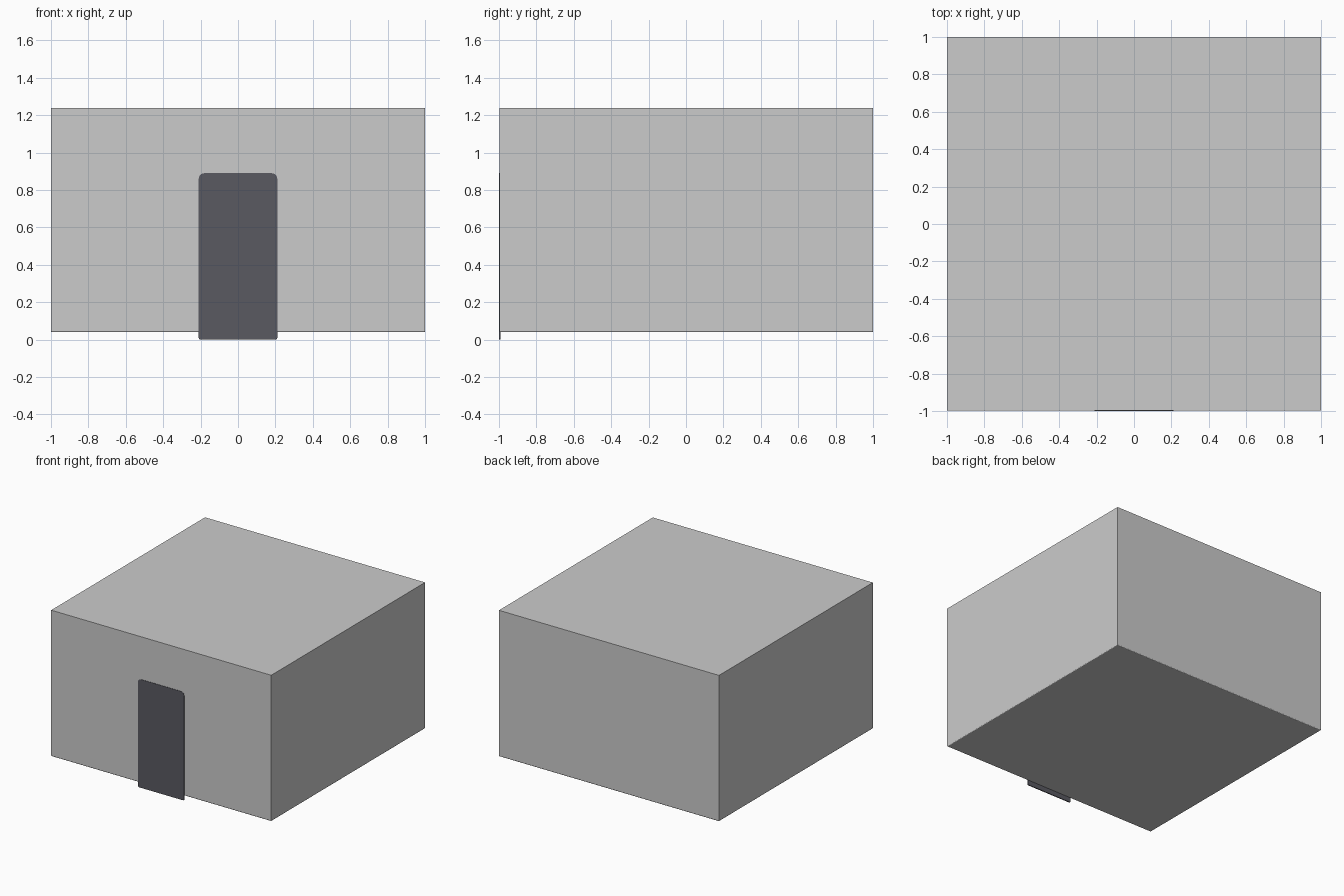
import bpy, bmesh, math

if "Cube" in bpy.data.objects:
    bpy.data.objects.remove(bpy.data.objects["Cube"])


def make_object(name, bm):
    bmesh.ops.recalc_face_normals(bm, faces=bm.faces[:])
    mesh = bpy.data.meshes.new(name)
    bm.to_mesh(mesh)
    bm.free()
    obj = bpy.data.objects.new(name, mesh)
    bpy.context.collection.objects.link(obj)
    return obj


def box(name, lo, hi, bevel=0.0):
    """Box between two corners; optionally rounds the lower rim."""
    bm = bmesh.new()
    bmesh.ops.create_cube(bm, size=1)
    for v in bm.verts:
        v.co = [l + (c + 0.5) * (h - l) for c, l, h in zip(v.co, lo, hi)]
    if bevel:
        rim = [e for e in bm.edges if all(v.co.z < lo[2] + 1e-4 for v in e.verts)]
        bmesh.ops.bevel(bm, geom=rim, offset=bevel, segments=3, profile=0.5, affect='EDGES')
    return make_object(name, bm)


def rounded_panel(name, half_w, z0, z1, r_bottom, r_top, y0, y1, steps=6):
    """Upright slab with its own corner radius at bottom and top."""
    corners = [(half_w - r_bottom, z0 + r_bottom, r_bottom, -90),
               (half_w - r_top, z1 - r_top, r_top, 0),
               (-half_w + r_top, z1 - r_top, r_top, 90),
               (-half_w + r_bottom, z0 + r_bottom, r_bottom, 180)]
    bm = bmesh.new()
    verts = []
    for cx, cz, r, start in corners:
        for i in range(steps + 1):
            a = math.radians(start + 90 * i / steps)
            verts.append(bm.verts.new((cx + r * math.cos(a), y0, cz + r * math.sin(a))))
    face = bm.faces.new(verts)
    ext = bmesh.ops.extrude_face_region(bm, geom=[face], use_keep_orig=True)
    for v in ext["geom"]:
        if isinstance(v, bmesh.types.BMVert):
            v.co.y = y1
    return make_object(name, bm)


# Main block
box("building_block", (-1, -0.997, 0.05), (1, 1, 1.24))

# Thin slab under the block
box("base_slab", (-1, -0.997, 0.04), (1, 1, 0.05), bevel=0.006)

# Dark door panel on the front, reaching the ground
door = rounded_panel("door_panel", 0.21, 0.0, 0.89, 0.01, 0.03, -1.0, -0.992)
dark = bpy.data.materials.new("dark_grey")
dark.diffuse_color = (0.1, 0.1, 0.12, 1)
dark.use_nodes = True
dark.node_tree.nodes["Principled BSDF"].inputs["Base Color"].default_value = dark.diffuse_color
door.data.materials.append(dark)
